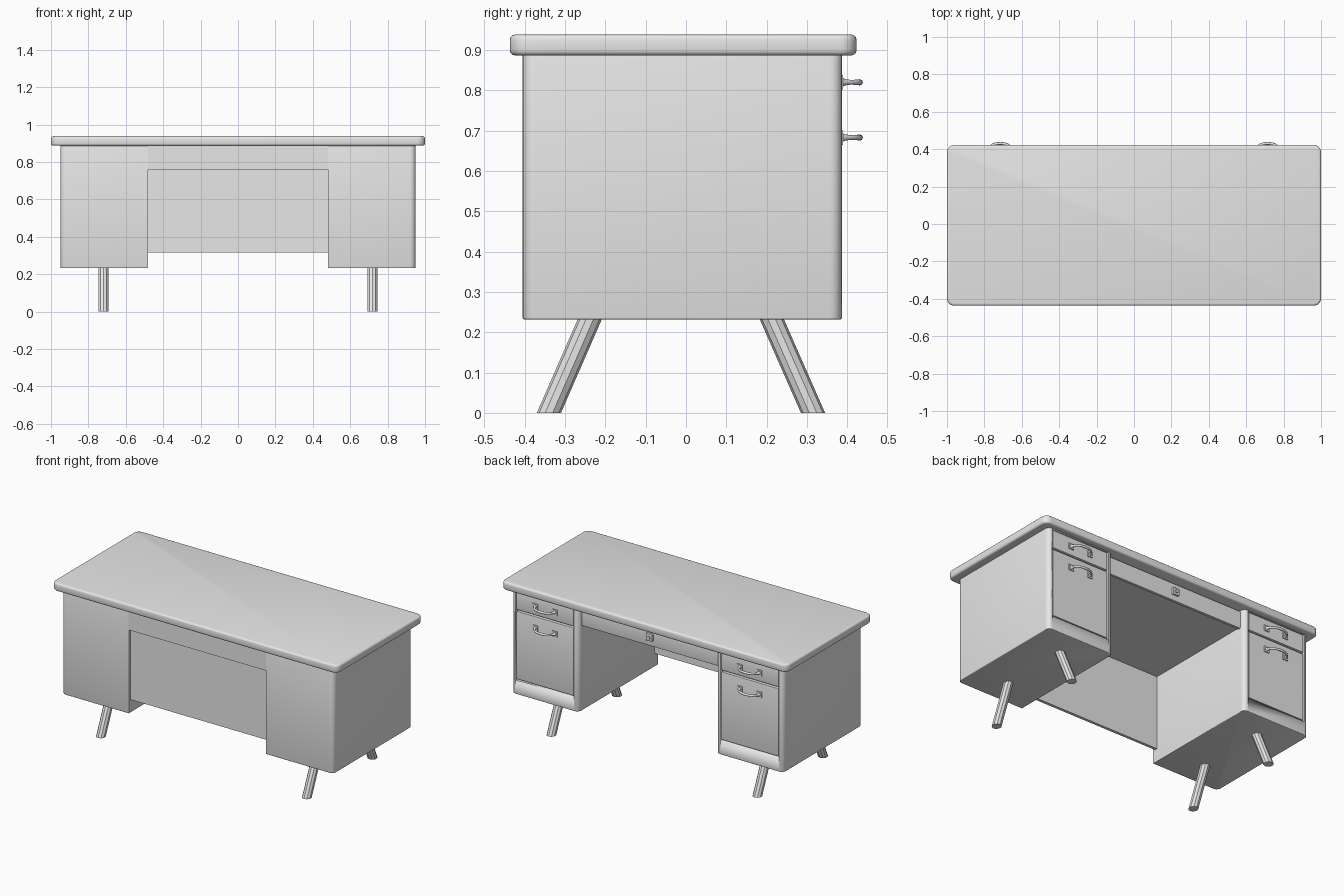
import bpy, bmesh
from math import sin, cos, pi, radians

cube = bpy.data.objects.get("Cube")
if cube:
    bpy.data.objects.remove(cube, do_unlink=True)

grey = bpy.data.materials.new("light grey metal")
grey.use_nodes = True
grey.diffuse_color = (0.8, 0.8, 0.8, 1)
grey.node_tree.nodes["Principled BSDF"].inputs["Base Color"].default_value = (0.8, 0.8, 0.8, 1)


def activate(ob):
    bpy.ops.object.select_all(action="DESELECT")
    ob.select_set(True)
    bpy.context.view_layer.objects.active = ob


def apply_modifier(ob, mod):
    activate(ob)
    bpy.ops.object.modifier_apply(modifier=mod.name)


def make(name, bm, smooth=True):
    bmesh.ops.recalc_face_normals(bm, faces=bm.faces)
    mesh = bpy.data.meshes.new(name)
    bm.to_mesh(mesh)
    bm.free()
    ob = bpy.data.objects.new(name, mesh)
    bpy.context.collection.objects.link(ob)
    mesh.materials.append(grey)
    if smooth:
        activate(ob)
        bpy.ops.object.shade_smooth_by_angle(angle=radians(35))
    return ob


def slab(name, x, y, z, radii=(0, 0, 0, 0), edge=0, steps=6):
    """Upright block; radii round the corners (x0y0, x1y0, x1y1, x0y1)."""
    corners = [(x[0], y[0], 1, 1), (x[1], y[0], -1, 1), (x[1], y[1], -1, -1), (x[0], y[1], 1, -1)]
    bm = bmesh.new()
    ring = []
    for i, ((cx, cy, sx, sy), r) in enumerate(zip(corners, radii)):
        if r == 0:
            ring.append(bm.verts.new((cx, cy, z[0])))
            continue
        for k in range(steps + 1):
            a = pi + i * pi / 2 + k / steps * pi / 2
            ring.append(bm.verts.new((cx + sx * r + r * cos(a), cy + sy * r + r * sin(a), z[0])))
    base = bm.faces.new(ring)
    up = bmesh.ops.extrude_face_region(bm, geom=[base])["geom"]
    bmesh.ops.translate(bm, vec=(0, 0, z[1] - z[0]), verts=[v for v in up if isinstance(v, bmesh.types.BMVert)])
    if edge:
        rims = [e for e in bm.edges if abs(e.verts[0].co.z - e.verts[1].co.z) < 1e-5]
        bmesh.ops.bevel(bm, geom=rims, offset=edge, segments=3, profile=0.5, affect="EDGES")
    return make(name, bm)


def span(side, a, b):
    return (a, b) if side > 0 else (-b, -a)


def leg(name, x, y_foot, y_top):
    bm = bmesh.new()
    rings = []
    for y, z in ((y_foot, 0), (y_top, 0.25)):
        rings.append([bm.verts.new((x + 0.028 * cos(a), y + 0.03 * sin(a), z))
                      for a in (pi / 10 + k * pi / 5 for k in range(10))])
    for k in range(10):
        n = (k + 1) % 10
        bm.faces.new((rings[0][k], rings[0][n], rings[1][n], rings[1][k]))
    for ring in rings:
        bm.faces.new(ring)
    make(name, bm)


def handle(name, x, z):
    """Bowed pull: flared feet narrowing into a thin bar."""
    path = [(-0.068, 0.383, 2.2), (-0.066, 0.395, 1.2), (-0.06, 0.408, 0.9), (-0.045, 0.422, 1),
            (-0.025, 0.429, 1.1), (0, 0.431, 1.2)]
    path += [(-px, py, r) for px, py, r in reversed(path[:-1])]
    curve = bpy.data.curves.new(name, "CURVE")
    curve.dimensions = "3D"
    curve.bevel_depth = 0.0065
    curve.bevel_resolution = 2
    curve.use_fill_caps = True
    line = curve.splines.new("POLY")
    line.points.add(len(path) - 1)
    for p, (px, py, r) in zip(line.points, path):
        p.co = (x + px, py, z, 1)
        p.radius = r
    ob = bpy.data.objects.new(name, curve)
    bpy.context.collection.objects.link(ob)
    curve.materials.append(grey)
    activate(ob)
    bpy.ops.object.convert(target="MESH")
    bpy.ops.object.shade_smooth_by_angle(angle=radians(50))


# Top with rounded corners and softened rim
slab("desk_top", (-1, 1), (-0.437, 0.423), (0.887, 0.938), (0.04,) * 4, 0.012)

for side, word in ((1, "left"), (-1, "right")):
    # Pedestal with a shallow recess for the drawers
    radii = (0, 0.03, 0.03, 0.03) if side > 0 else (0.03, 0, 0.03, 0.03)
    body = slab(word + "_pedestal", span(side, 0.48, 0.95), (-0.405, 0.387), (0.232, 0.888), radii, 0.004)
    cutter = slab("recess_cutter", span(side, 0.512, 0.922), (0.365, 0.5), (0.318, 0.882))
    cutter.hide_render = True
    cut = body.modifiers.new("recess", "BOOLEAN")
    cut.operation = "DIFFERENCE"
    cut.solver = "EXACT"
    cut.object = cutter
    apply_modifier(body, cut)
    bpy.data.objects.remove(cutter, do_unlink=True)

    # Drawer fronts and pulls
    for label, z, pull in (("upper", (0.765, 0.878), 0.82), ("lower", (0.326, 0.755), 0.683)):
        slab(f"{word}_{label}_drawer", span(side, 0.518, 0.916), (0.36, 0.384), z, edge=0.003)
        handle(f"{word}_{label}_handle", side * 0.715, pull)

        # Small mounting plates behind the pull
        for k in (-1, 1):
            cx = side * 0.715 + k * 0.068
            slab(f"{word}_{label}_handle_plate", (cx - 0.017, cx + 0.017), (0.382, 0.39),
                 (pull - 0.018, pull + 0.018))

    # Splayed legs
    leg(word + "_front_leg", side * 0.72, -0.34, -0.231)
    leg(word + "_back_leg", side * 0.72, 0.315, 0.205)

# Front rail and recessed privacy panel
slab("front_rail", (-0.481, 0.481), (-0.405, -0.38), (0.76, 0.888))
slab("privacy_panel", (-0.481, 0.481), (-0.39, -0.372), (0.315, 0.8))

# Centre drawer with a lock plate
slab("centre_drawer_box", (-0.481, 0.481), (-0.38, 0.345), (0.78, 0.888))
slab("centre_drawer_front", (-0.478, 0.478), (0.34, 0.358), (0.77, 0.88), edge=0.003)
slab("lock_plate", (-0.022, 0.022), (0.355, 0.37), (0.805, 0.85), edge=0.003)
slab("lock_core", (-0.009, 0.009), (0.365, 0.376), (0.818, 0.836))
